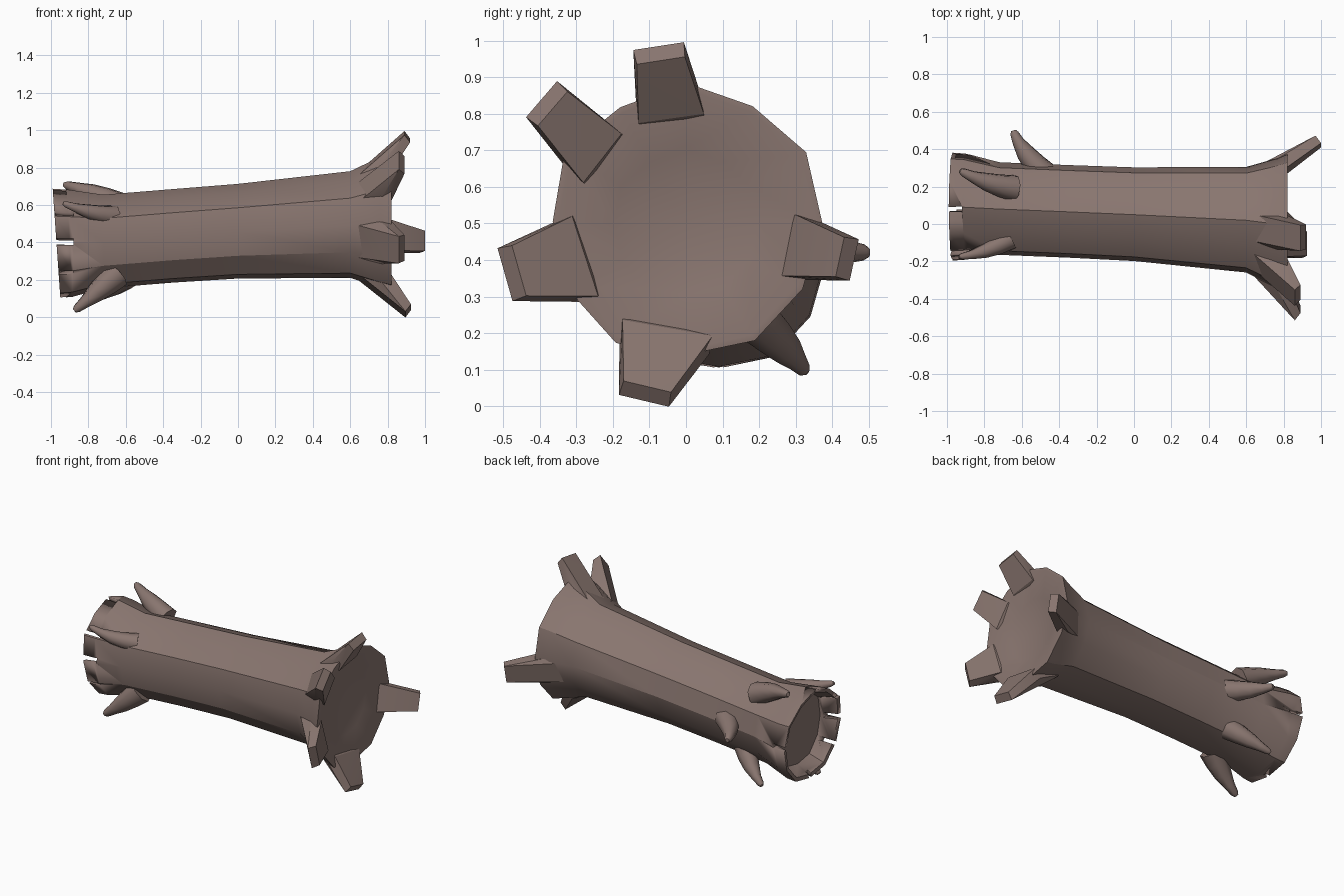
import bpy, bmesh, math
from mathutils import Vector

if "Cube" in bpy.data.objects:
    bpy.data.objects.remove(bpy.data.objects["Cube"])

wood = bpy.data.materials.new("wood")
wood.diffuse_color = (0.25, 0.18, 0.16, 1)
wood.use_nodes = True
wood.node_tree.nodes["Principled BSDF"].inputs["Base Color"].default_value = wood.diffuse_color
N = 12
WOBBLE = [1.0, 1.02, .98, 1.02, .97, 1.03, .98, 1.0, 1.03, .98, 1.01, .99]


def finish(name, bm, angle=28):
    bmesh.ops.recalc_face_normals(bm, faces=bm.faces)
    me = bpy.data.meshes.new(name)
    bm.to_mesh(me)
    bm.free()
    ob = bpy.data.objects.new(name, me)
    bpy.context.collection.objects.link(ob)
    me.materials.append(wood)
    bpy.ops.object.select_all(action='DESELECT')
    ob.select_set(True)
    bpy.context.view_layer.objects.active = ob
    bpy.ops.object.shade_smooth_by_angle(angle=math.radians(angle))
    return ob


def bridge(bm, a, b):
    n = len(a)
    for i in range(n):
        bm.faces.new((a[i], a[(i + 1) % n], b[(i + 1) % n], b[i]))


# Hollow trunk: floor of the recess, open rim, waist, root flare, dished cap
# each ring: x, centre y, centre z, radius, slant (x shift per unit of height)
rings = [(-.86, .09, .40, .235, 0), (-.965, .09, .39, .268, -.07),
         (-.97, .09, .39, .292, -.07), (-.90, .09, .39, .287, -.05),
         (-.72, .08, .40, .25, 0), (-.35, .065, .43, .25, 0),
         (0, .05, .455, .253, 0), (.6, .02, .49, .285, 0),
         (.76, .0, .50, .35, 0), (.82, .0, .505, .372, 0),
         (.822, .0, .505, .355, 0), (.775, .0, .5, .2, 0)]
bm = bmesh.new()
loops = []
for x, cy, cz, r, slant in rings:
    loop = []
    for i in range(N):
        a = 2 * math.pi * i / N
        dz = r * WOBBLE[i] * math.sin(a)
        loop.append(bm.verts.new((x + slant * dz, cy + r * WOBBLE[i] * math.cos(a), cz + dz)))
    loops.append(loop)
for a, b in zip(loops, loops[1:]):
    bridge(bm, a, b)
bm.faces.new(loops[0])
mid = bm.verts.new((.76, 0, .5))
for i in range(N):
    bm.faces.new((loops[-1][i], loops[-1][(i + 1) % N], mid))
trunk = finish("log_trunk", bm)

# Splits in the hollow end: angle in the yz plane, width
bm = bmesh.new()
for deg, w in [(177, .035), (146, .022), (212, .022), (2, .025), (92, .025), (270, .025)]:
    a = math.radians(deg)
    d, t = Vector((0, math.cos(a), math.sin(a))), Vector((0, -math.sin(a), math.cos(a)))
    geo = bmesh.ops.create_cube(bm, size=1)["verts"]
    depth = .07 if deg in (92, 270) else .11
    for v in geo:
        c = v.co.copy()
        v.co = Vector((-1.05 + (c.x + .5) * (.06 + depth), .09, .39)) + d * (.28 + c.y * .2) + t * c.z * w
cutter = finish("split_cutter", bm)
cutter.hide_render = True
mod = trunk.modifiers.new("splits", 'BOOLEAN')
mod.object = cutter
mod.solver = 'EXACT'
bpy.context.view_layer.objects.active = trunk
bpy.ops.object.modifier_apply(modifier=mod.name)
bpy.data.objects.remove(cutter)

# Square-cut roots: base angle, base half width, outer tip (x, y, z), tip half width
roots = [(98, .09, (.89, -.075, .985), .07),
         (142, .085, (.86, -.395, .84), .065),
         (198, .115, (.86, -.495, .36), .075),
         (260, .125, (.895, -.115, .015), .07),
         (-12, .085, (.97, .46, .40), .058)]
for k, (deg, w, tip, tw) in enumerate(roots):
    a = math.radians(deg)
    d = Vector((0, math.cos(a), math.sin(a)))
    tip = Vector(tip)
    out = Vector((0, tip.y, tip.z - .5)).normalized()
    t0, t1 = Vector((0, -d.z, d.y)), Vector((0, -out.z, out.y))
    bm = bmesh.new()
    for s in (-1, 1):
        for p in (Vector((.62, .02, .49)) + d * .26 + t0 * s * w * .8,
                  Vector((.77, 0, .5)) + d * .34 + t0 * s * w,
                  Vector((.815, 0, .5)) + d * .29 + t0 * s * w,
                  Vector((.70, 0, .5)) + d * .24 + t0 * s * w,
                  tip + t1 * s * tw,
                  tip + Vector((.03, 0, 0)) - out * .04 + t1 * s * tw * .95):
            bm.verts.new(p)
    res = bmesh.ops.convex_hull(bm, input=bm.verts)
    bmesh.ops.delete(bm, geom=[v for v in bm.verts if not v.link_faces], context='VERTS')
    finish(f"root_{k + 1}", bm)

# Curved branch stubs: base, middle, tip, base radius
stubs = [((-.66, -.08, .54), (-.80, -.145, .565), (-.935, -.175, .61), .055),
         ((-.64, .19, .60), (-.79, .225, .665), (-.93, .285, .71), .07),
         ((-.46, .25, .43), (-.58, .38, .425), (-.645, .50, .42), .07),
         ((-.65, -.06, .23), (-.76, -.095, .13), (-.875, -.11, .035), .075),
         ((-.56, .19, .24), (-.66, .27, .16), (-.77, .325, .095), .065)]
for k, (p0, p1, p2, r) in enumerate(stubs):
    p0, p1, p2 = Vector(p0), Vector(p1), Vector(p2)
    c = p1 * 2 - (p0 + p2) / 2
    bm = bmesh.new()
    prev = None
    for t, f in [(0, 1.05), (.25, .9), (.5, .72), (.75, .46), (.94, .32), (1, .18)]:
        p = p0 * (1 - t) ** 2 + c * 2 * t * (1 - t) + p2 * t * t
        tan = ((c - p0) * (1 - t) + (p2 - c) * t).normalized()
        u = tan.cross(Vector((0, .3, 1))).normalized()
        v = tan.cross(u)
        loop = [bm.verts.new(p + (u * math.cos(i * math.pi / 4) + v * math.sin(i * math.pi / 4)) * r * f)
                for i in range(8)]
        if prev:
            bridge(bm, prev, loop)
        else:
            bm.faces.new(loop)
        prev = loop
    bm.faces.new(prev)
    finish(f"branch_stub_{k + 1}", bm, 50)
